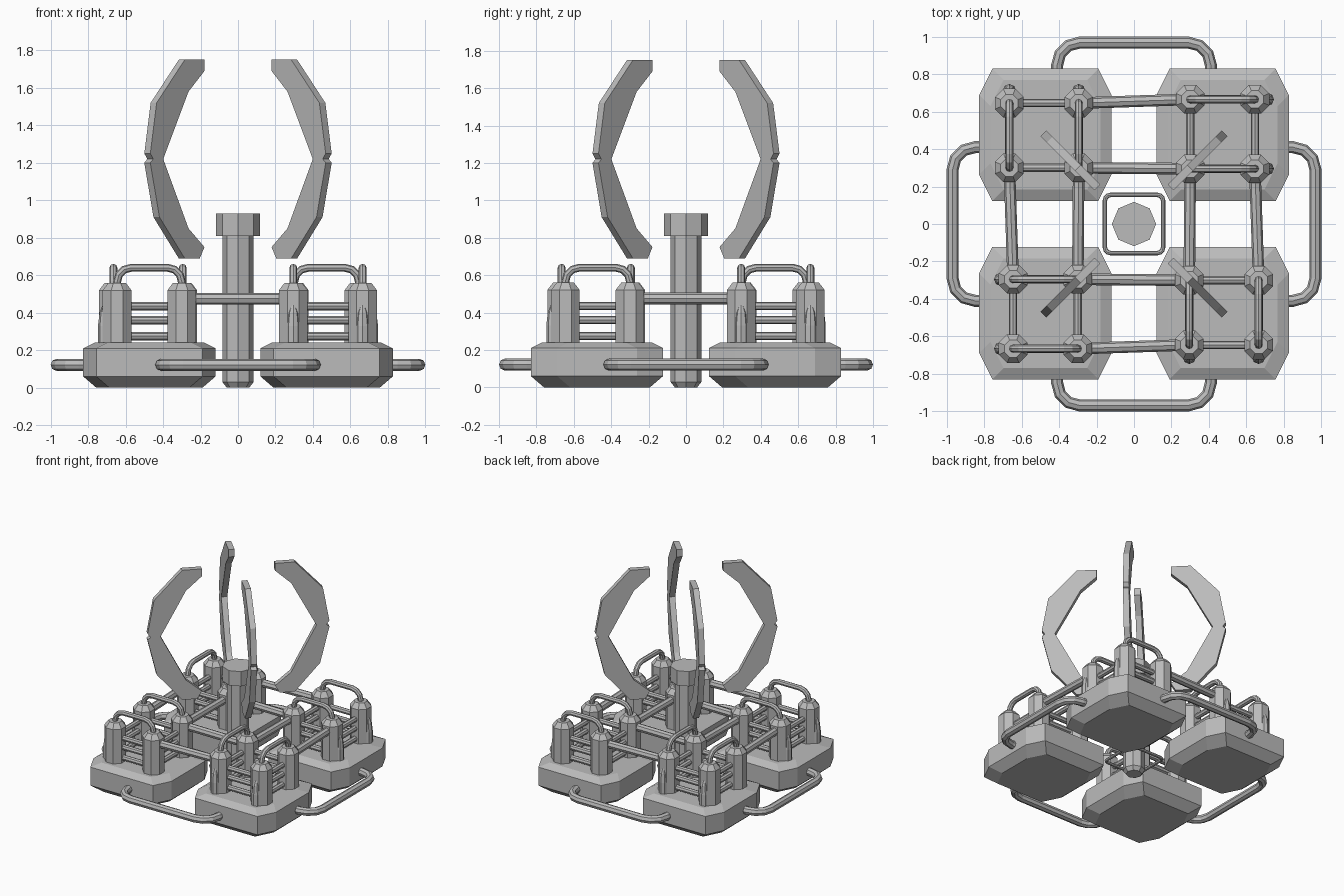
import bpy, bmesh, math
from mathutils import Vector, Matrix

if "Cube" in bpy.data.objects:
    bpy.data.objects.remove(bpy.data.objects["Cube"])

grey = bpy.data.materials.new("plain_grey")
grey.diffuse_color = (0.5, 0.5, 0.5, 1)
grey.use_nodes = True
grey.node_tree.nodes["Principled BSDF"].inputs["Base Color"].default_value = grey.diffuse_color


def loft(name, rings, matrix=Matrix()):
    """Skin a list of point rings and cap both ends."""
    bm = bmesh.new()
    loops = [[bm.verts.new(matrix @ Vector(p)) for p in r] for r in rings]
    n = len(loops[0])
    for a, b in zip(loops, loops[1:]):
        for i in range(n):
            bm.faces.new((a[i], a[(i + 1) % n], b[(i + 1) % n], b[i]))
    bm.faces.new(loops[0][::-1])
    bm.faces.new(loops[-1])
    bmesh.ops.recalc_face_normals(bm, faces=bm.faces)
    me = bpy.data.meshes.new(name)
    bm.to_mesh(me)
    bm.free()
    me.materials.append(grey)
    ob = bpy.data.objects.new(name, me)
    bpy.context.collection.objects.link(ob)
    return ob


def turned(name, x, y, profile, matrix=Matrix(), sides=8, start=0.0):
    """Upright faceted column from (radius, z) pairs."""
    ang = [start + 2 * math.pi * i / sides for i in range(sides)]
    return loft(name, [[(x + r * math.cos(a), y + r * math.sin(a), z) for a in ang]
                       for r, z in profile], matrix)


def rounded(pts, rad, closed=False, steps=3):
    """Round the corners of a path."""
    pts = [Vector(p) for p in pts]
    out = []
    for i, p in enumerate(pts):
        if not closed and i in (0, len(pts) - 1):
            out.append(p)
            continue
        a = p + (pts[i - 1] - p).normalized() * rad
        b = p + (pts[(i + 1) % len(pts)] - p).normalized() * rad
        c = a + b - p
        for k in range(steps + 1):
            t = math.pi / 2 * k / steps
            out.append(c + (a - c) * math.cos(t) + (b - c) * math.sin(t))
    return out


def pipe(name, pts, r, matrix=Matrix(), closed=False):
    """Eight-sided tube along a path."""
    cu = bpy.data.curves.new(name, 'CURVE')
    cu.dimensions = '3D'
    cu.bevel_depth = r
    cu.bevel_resolution = 2
    cu.use_fill_caps = True
    sp = cu.splines.new('POLY')
    sp.points.add(len(pts) - 1)
    for q, p in zip(sp.points, pts):
        q.co = (*(matrix @ Vector(p)), 1)
    sp.use_cyclic_u = closed
    sp.use_smooth = False
    cu.materials.append(grey)
    ob = bpy.data.objects.new(name, cu)
    bpy.context.collection.objects.link(ob)
    return ob


# central post with a wider head
turned("center_post", 0, 0, [(0.06, 0.0), (0.083, 0.03), (0.083, 0.82)])
turned("post_head", 0, 0, [(0.118, 0.81), (0.118, 0.93)])

# thin frame around the post
s = 0.155
pipe("inner_frame", rounded([(s, s, .12), (-s, s, .12), (-s, -s, .12), (s, -s, .12)],
                            0.03, True), 0.012, closed=True)

# base pads with clipped corners
for sx in (-1, 1):
    for sy in (-1, 1):
        rings = []
        for inset, z in ((0.07, 0.0), (0, 0.06), (0, 0.21), (0.06, 0.24)):
            h = 0.353 - inset
            cx, cy = 0.07, 0.14
            plan = [(h, h - cy), (h - cx, h), (cx - h, h), (-h, h - cy),
                    (-h, cy - h), (cx - h, -h), (h - cx, -h), (h, cy - h)]
            rings.append([(sx * 0.473 + x, sy * 0.476 + y, z) for x, y in plan])
        loft("base_pad", rings)

# blade outline: distance along x (on the diagonal), height
blade = [(.195, 1.75), (.195, 1.69), (.28, 1.58), (.415, 1.22), (.28, .85), (.195, .75),
         (.22, .69), (.30, .69), (.435, .91), (.484, 1.20), (.468, 1.22), (.484, 1.25),
         (.45, 1.52), (.30, 1.75)]
XS, YS = (0.30, 0.645), (0.295, 0.665)

for k in range(4):
    M = Matrix.Rotation(k * math.pi / 2, 4, 'Z')

    # curved blade on the diagonal
    t = 0.016
    loft("blade", [[(x + o, x - o, z) for x, z in blade] for o in (-t, t)], M)

    # canisters, with side pegs on the outer pair
    for x in XS:
        for y in YS:
            turned("canister", x, y, [(0.083, 0.22), (0.083, 0.52), (0.05, 0.56)],
                   M, start=math.pi / 8)
    for y in YS:
        turned("canister_peg", XS[1] + 0.066, y,
               [(0.036, 0.22), (0.036, 0.33), (0.028, 0.40), (0.012, 0.44)], M)
        # arched pipe linking two canister tops
        arch = [(XS[0], y, .54), (XS[0], y, .64), (XS[1], y, .64), (XS[1], y, .54)]
        pipe("arch_pipe", rounded(arch, 0.075), 0.021, M)

    # rungs between the canisters
    for z in (0.275, 0.36, 0.435):
        for y in YS:
            pipe("rung", [(XS[0], y, z), (XS[1], y, z)], 0.022, M)
        for x in XS:
            pipe("rung", [(x, YS[0], z), (x, YS[1], z)], 0.022, M)

    # long pipes to the next pad
    pipe("link_pipe", [(XS[0], YS[1], .475), (-YS[0], XS[1], .475)], 0.031, M)
    pipe("link_pipe", [(XS[0], YS[0], .475), (-YS[0], XS[0], .475)], 0.031, M)

    # outer handle
    h = [(.41, .78, .122), (.41, .968, .122), (-.41, .968, .122), (-.41, .78, .122)]
    pipe("outer_handle", rounded(h, 0.12), 0.032, M)

# turn the tubes into meshes
bpy.ops.object.select_all(action='DESELECT')
for ob in bpy.context.collection.objects:
    if ob.type == 'CURVE':
        ob.select_set(True)
        bpy.context.view_layer.objects.active = ob
bpy.ops.object.convert(target='MESH')
